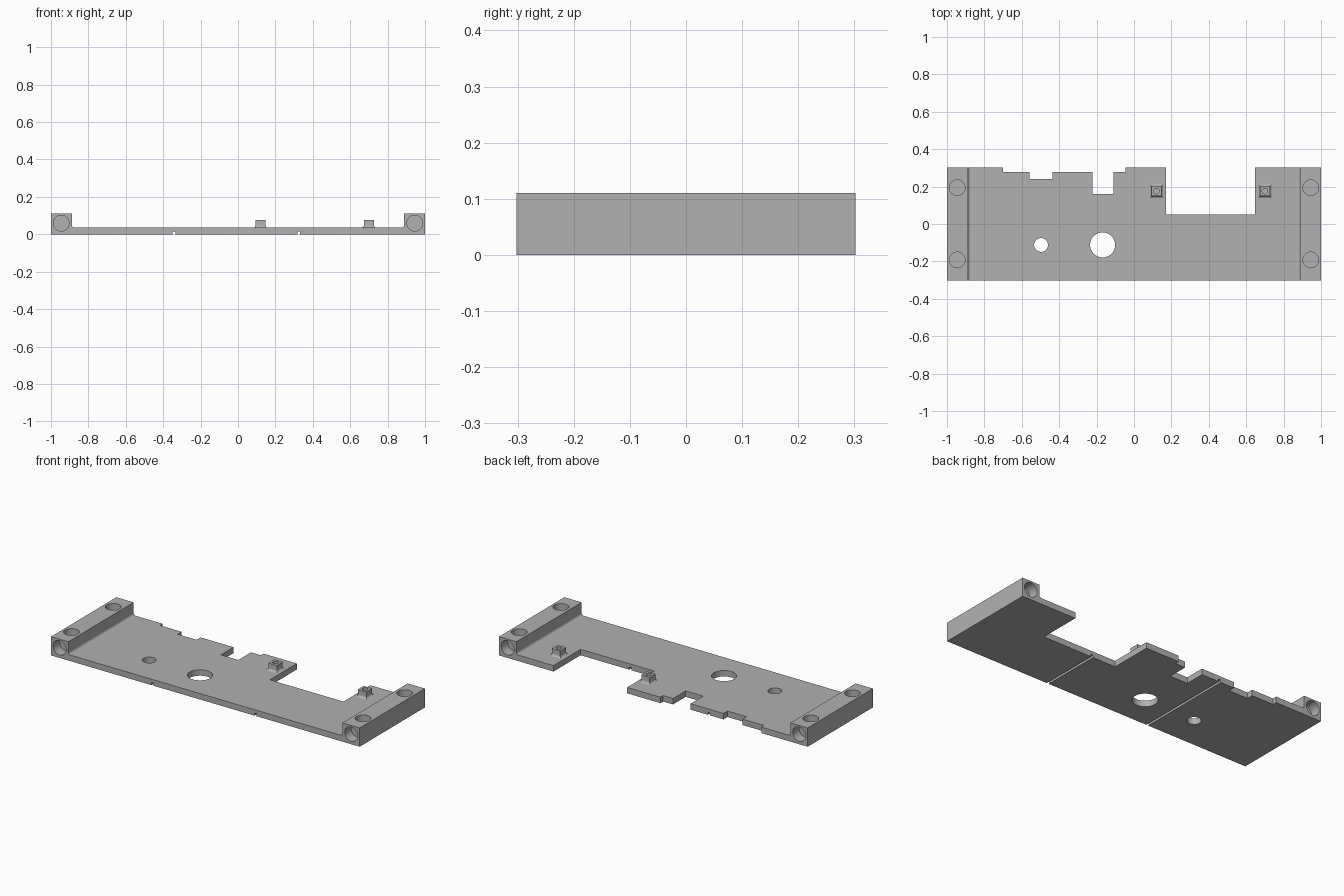
import bpy, bmesh, math
from mathutils import Matrix, Vector

if "Cube" in bpy.data.objects:
    bpy.data.objects.remove(bpy.data.objects["Cube"], do_unlink=True)

grey = bpy.data.materials.new("plain_grey")
grey.use_nodes = True
grey.diffuse_color = (0.44, 0.44, 0.44, 1)
grey.node_tree.nodes["Principled BSDF"].inputs["Base Color"].default_value = grey.diffuse_color

BACK, FRONT = 0.302, -0.302
PLATE_TOP, RAIL_TOP = 0.035, 0.11
RAIL_IN, FILLET = 0.888, 0.014
PLATE_END = RAIL_IN - FILLET


def make_object(name, bm):
    bmesh.ops.recalc_face_normals(bm, faces=bm.faces)
    mesh = bpy.data.meshes.new(name)
    bm.to_mesh(mesh)
    bm.free()
    mesh.materials.append(grey)
    obj = bpy.data.objects.new(name, mesh)
    bpy.context.collection.objects.link(obj)
    return obj


def prism(name, points, direction):
    """Extrude a closed outline of 3D points."""
    bm = bmesh.new()
    face = bm.faces.new([bm.verts.new(p) for p in points])
    out = bmesh.ops.extrude_face_region(bm, geom=[face])
    moved = [g for g in out["geom"] if isinstance(g, bmesh.types.BMVert)]
    bmesh.ops.translate(bm, verts=moved, vec=direction)
    return make_object(name, bm)


def cylinder(bm, centre, radius, depth, along_y=False):
    turn = Matrix.Rotation(math.pi / 2, 4, "X") if along_y else Matrix()
    bmesh.ops.create_cone(bm, cap_ends=True, segments=40, radius1=radius, radius2=radius,
                          depth=depth, matrix=Matrix.Translation(centre) @ turn)


def cut(obj, bm):
    """Subtract the cutter shapes, then drop the cutter."""
    cutter = make_object("cutter", bm)
    cutter.hide_render = True
    mod = obj.modifiers.new("cut", "BOOLEAN")
    mod.operation, mod.solver, mod.object = "DIFFERENCE", "EXACT", cutter
    bpy.context.view_layer.objects.active = obj
    bpy.ops.object.modifier_apply(modifier=mod.name)
    bpy.data.objects.remove(cutter, do_unlink=True)


def smooth(obj):
    bpy.ops.object.select_all(action="DESELECT")
    obj.select_set(True)
    bpy.context.view_layer.objects.active = obj
    bpy.ops.object.shade_smooth_by_angle(angle=math.radians(30))


def fillet_arc(steps=6):
    """Concave quarter curve: (distance out from wall, height above plate)."""
    angles = [i / steps * math.pi / 2 for i in range(steps + 1)]
    return [(FILLET * (1 - math.sin(a)), FILLET * (1 - math.cos(a))) for a in angles]


# Base plate: the back edge steps through these (end x, y) levels from right to left side
levels = [(-0.70, BACK), (-0.56, 0.277), (-0.437, 0.24), (-0.223, 0.277), (-0.11, 0.16),
          (-0.046, 0.277), (0.17, BACK), (0.647, 0.052), (PLATE_END, BACK)]
outline = [(PLATE_END, FRONT, 0), (-PLATE_END, FRONT, 0)]
start = -PLATE_END
for end, y in levels:
    outline += [(start, y, 0), (end, y, 0)]
    start = end
plate = prism("base_plate", outline, (0, 0, PLATE_TOP))

# Round openings and the two grooves under the plate
bm = bmesh.new()
cylinder(bm, (-0.497, -0.112, 0), 0.037, 0.2)
cylinder(bm, (-0.168, -0.112, 0), 0.067, 0.2)
for x in (-0.342, 0.325):
    bmesh.ops.create_cube(bm, size=1, matrix=Matrix.Translation((x, 0, 0))
                          @ Matrix.Diagonal((0.014, 1, 0.03, 1)))
cut(plate, bm)
smooth(plate)

# End rails with a filleted inner foot and blind sockets
for name, side in (("left_rail", 1), ("right_rail", -1)):
    section = [(PLATE_END, 0), (1, 0), (1, RAIL_TOP), (RAIL_IN, RAIL_TOP)]
    section += [(RAIL_IN - d, PLATE_TOP + h) for d, h in reversed(fillet_arc())]
    rail = prism(name, [(side * x, FRONT, z) for x, z in section], (0, BACK - FRONT, 0))
    bm = bmesh.new()
    for y in (-0.192, 0.194):
        cylinder(bm, (side * 0.945, y, RAIL_TOP), 0.042, 0.12)
    for y in (FRONT, BACK):
        cylinder(bm, (side * 0.945, y, 0.059), 0.042, 0.12, along_y=True)
    cut(rail, bm)
    smooth(rail)

# Square screw posts with flared feet
for name, x in (("left_screw_post", 0.70), ("middle_screw_post", 0.12)):
    half = 0.027
    rings = [(half + d, PLATE_TOP + h) for d, h in reversed(fillet_arc())]
    rings.sort(key=lambda r: r[1])
    rings = [(rings[0][0], PLATE_TOP - 0.005)] + rings + [(half, 0.076)]
    bm = bmesh.new()
    loops = []
    for r, z in rings:
        loops.append([bm.verts.new((x + sx * r, 0.176 + sy * r, z))
                      for sx, sy in ((-1, -1), (1, -1), (1, 1), (-1, 1))])
    for low, high in zip(loops, loops[1:]):
        for i in range(4):
            j = (i + 1) % 4
            bm.faces.new((low[i], low[j], high[j], high[i]))
    bm.faces.new(loops[0])
    bm.faces.new(loops[-1])
    post = make_object(name, bm)
    bm = bmesh.new()
    cylinder(bm, (x, 0.176, 0.076), 0.015, 0.07)
    cut(post, bm)
    smooth(post)
